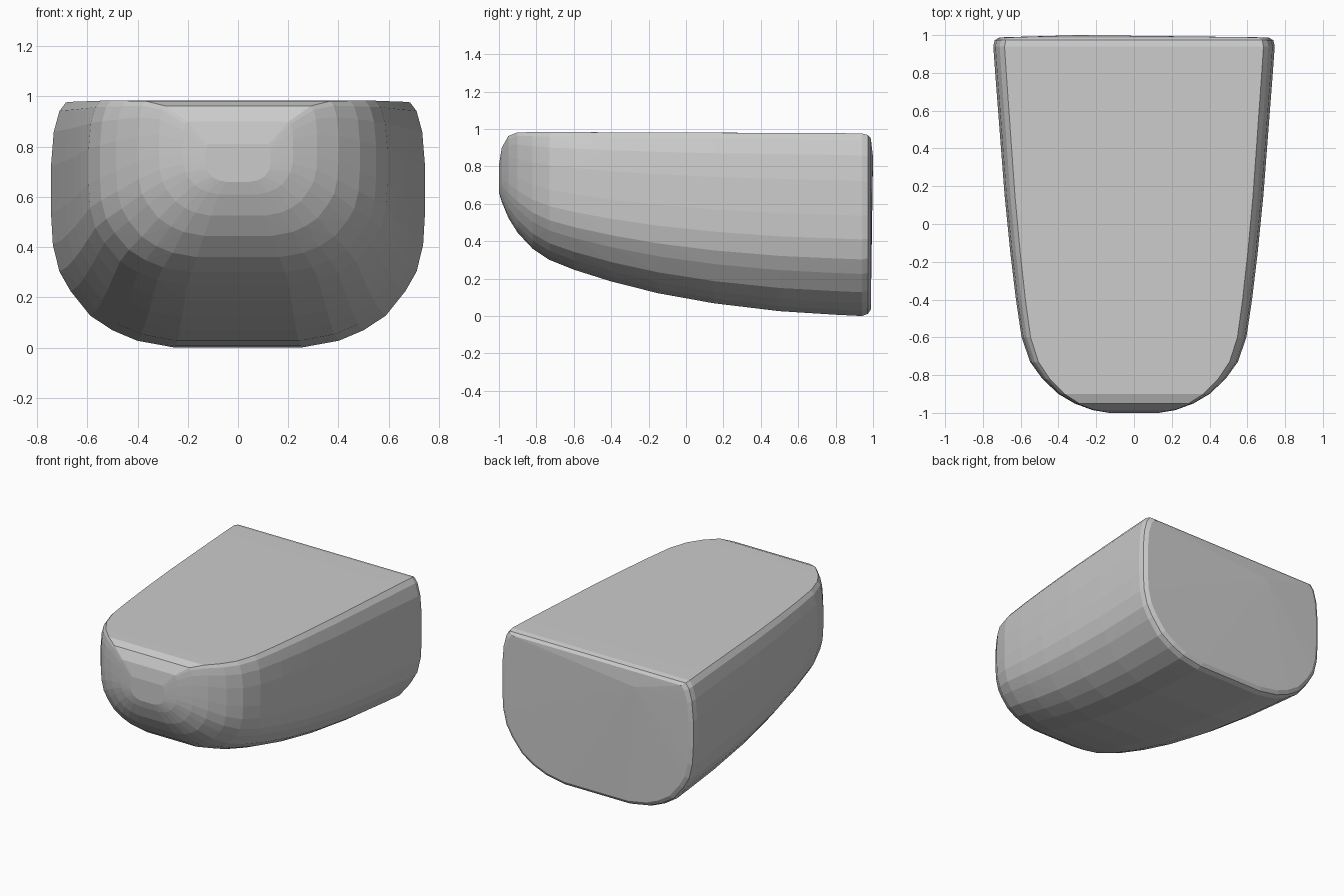
import bpy
import bmesh

# Half cross-section: (fraction of half width, fraction of height)
PROFILE = [(0.34, 0.0), (0.54, 0.028), (0.67, 0.07), (0.79, 0.13), (0.895, 0.23),
           (0.955, 0.31), (0.99, 0.42), (1.0, 0.55), (1.0, 0.74),
           (0.985, 0.88), (0.955, 0.965), (0.92, 1.0)]

# Stations from nose to back: (y, half width, bottom z, top z)
STATIONS = [(-1.0, 0.13, 0.66, 0.81), (-0.985, 0.22, 0.61, 0.90),
            (-0.95, 0.315, 0.525, 0.962), (-0.90, 0.40, 0.445, 0.982),
            (-0.82, 0.485, 0.36, 0.983), (-0.73, 0.55, 0.30, 0.983),
            (-0.60, 0.595, 0.248, 0.983), (-0.40, 0.625, 0.185, 0.982),
            (-0.15, 0.655, 0.122, 0.981), (0.15, 0.685, 0.068, 0.98),
            (0.50, 0.712, 0.026, 0.979), (0.80, 0.735, 0.007, 0.978),
            (0.94, 0.745, 0.0, 0.976), (0.973, 0.738, 0.012, 0.968),
            (0.988, 0.712, 0.035, 0.95)]

# Rounded convex body: hull wrapped around the mirrored stations
bm = bmesh.new()
for y, w, z0, z1 in STATIONS:
    for u, v in PROFILE:
        for side in (-1, 1):
            bm.verts.new((side * u * w, y, z0 + v * (z1 - z0)))
bm.verts.new((-0.3, 1.0, 0.85))  # slight bulge of the back face
result = bmesh.ops.convex_hull(bm, input=bm.verts[:])
bmesh.ops.delete(bm, geom=[v for v in bm.verts if not v.link_faces], context='VERTS')
bmesh.ops.recalc_face_normals(bm, faces=bm.faces[:])

mesh = bpy.data.meshes.new("rounded_body")
bm.to_mesh(mesh)
bm.free()
body = bpy.data.objects.new("rounded_body", mesh)
bpy.context.collection.objects.link(body)
